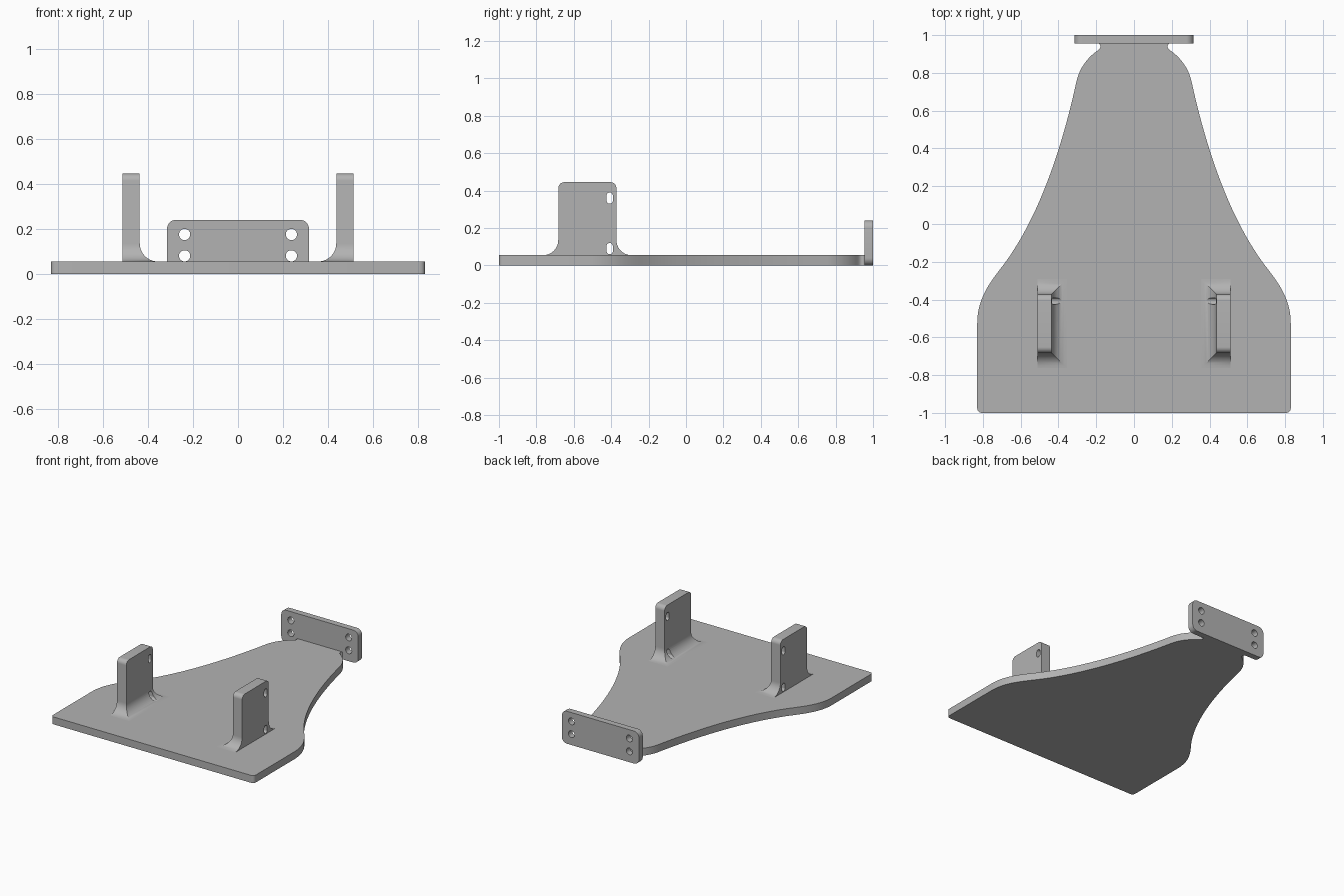
import bpy, bmesh
from math import sin, cos, pi
from mathutils import Vector
from mathutils.geometry import interpolate_bezier

if "Cube" in bpy.data.objects:
    bpy.data.objects.remove(bpy.data.objects["Cube"], do_unlink=True)

THICK = 0.055
grey = bpy.data.materials.new("plain grey")
grey.use_nodes = True
grey.diffuse_color = (0.45, 0.45, 0.45, 1)
grey.node_tree.nodes["Principled BSDF"].inputs["Base Color"].default_value = grey.diffuse_color


def finish(name, bm):
    bmesh.ops.remove_doubles(bm, verts=bm.verts, dist=1e-5)
    bmesh.ops.recalc_face_normals(bm, faces=bm.faces)
    mesh = bpy.data.meshes.new(name)
    bm.to_mesh(mesh)
    bm.free()
    mesh.materials.append(grey)
    obj = bpy.data.objects.new(name, mesh)
    bpy.context.collection.objects.link(obj)
    return obj


def loft(name, rings):
    """Skin a stack of closed rings and cap both ends."""
    bm = bmesh.new()
    loops = [[bm.verts.new(p) for p in ring] for ring in rings]
    for a, b in zip(loops, loops[1:]):
        for i in range(len(a)):
            j = (i + 1) % len(a)
            bm.faces.new((a[i], a[j], b[j], b[i]))
    bm.faces.new(loops[0])
    bm.faces.new(loops[-1])
    return finish(name, bm)


def rounded(cx, cy, w, h, r, steps=8):
    """Rounded rectangle outline; a slot or circle when r is near half the width."""
    pts = []
    for k, (sx, sy) in enumerate(((1, 1), (-1, 1), (-1, -1), (1, -1))):
        for i in range(steps + 1):
            a = (k + i / steps) * pi / 2
            pts.append((cx + sx * (w / 2 - r) + r * cos(a), cy + sy * (h / 2 - r) + r * sin(a)))
    return pts


def prism_x(name, outline, x0, x1):
    return loft(name, [[(x, u, v) for u, v in outline] for x in (x0, x1)])


def prism_y(name, outline, y0, y1):
    return loft(name, [[(u, y, v) for u, v in outline] for y in (y0, y1)])


def cut(obj, cutter):
    cutter.hide_render = True
    mod = obj.modifiers.new("cut", "BOOLEAN")
    mod.operation, mod.solver, mod.object = "DIFFERENCE", "EXACT", cutter
    select(obj)
    bpy.ops.object.modifier_apply(modifier=mod.name)
    bpy.data.objects.remove(cutter, do_unlink=True)


def select(obj):
    bpy.ops.object.select_all(action="DESELECT")
    obj.select_set(True)
    bpy.context.view_layer.objects.active = obj


def smooth(obj):
    select(obj)
    bpy.ops.object.shade_smooth_by_angle()


# Base plate: half outline from curves, mirrored
curves = [
    ((0.805, -1), (0.82, -1), (0.83, -0.99), (0.83, -0.975), 6),
    ((0.83, -0.53), (0.83, -0.42), (0.79, -0.345), (0.717, -0.25), 14),
    ((0.717, -0.25), (0.50, 0.02), (0.375, 0.43), (0.304, 0.757), 24),
    ((0.304, 0.757), (0.29, 0.82), (0.25, 0.88), (0.19, 0.92), 12),
    ((0.19, 0.92), (0.172, 0.935), (0.175, 0.95), (0.19, 0.957), 8),
]
half = []
for *ctrl, n in curves:
    for p in interpolate_bezier(*[Vector(c) for c in ctrl], n):
        if not half or (half[-1] - p).length > 1e-4:
            half.append(p)
outline = [(p.x, p.y) for p in half] + [(-p.x, p.y) for p in reversed(half)]
smooth(loft("base_plate", [[(x, y, z) for x, y in outline] for z in (0, THICK)]))

# Upright back plate with four screw holes
back = prism_y("back_plate", rounded(0, 0.12, 0.63, 0.24, 0.04), 0.955, 1.0)
for x in (-0.237, 0.237):
    for z in (0.08, 0.175):
        cut(back, prism_y("hole", rounded(x, z, 0.05, 0.05, 0.025), 0.9, 1.1))
smooth(back)

# Side brackets: flared foot on three sides, rounded top corners, two slots
INNER, OUTER, FRONT, REAR, TOP = 0.436, 0.512, -0.683, -0.372, 0.445
FOOT, ROUND, STEPS = 0.08, 0.032, 10
levels = [(0.02, FOOT, FOOT)]
for i in range(STEPS + 1):
    a = i / STEPS * pi / 2
    d = FOOT * (1 - sin(a))
    levels.append((THICK + FOOT * (1 - cos(a)), d, d))
for i in range(STEPS + 1):
    a = i / STEPS * pi / 2
    levels.append((TOP - ROUND * (1 - sin(a)), 0, -ROUND * (1 - cos(a))))
for name, s in (("left_bracket", 1), ("right_bracket", -1)):
    rings = [[(s * (INNER - dx), FRONT - dy, z), (s * OUTER, FRONT - dy, z),
              (s * OUTER, REAR + dy, z), (s * (INNER - dx), REAR + dy, z)]
             for z, dx, dy in levels]
    bracket = loft(name, rings)
    for z in (0.09, 0.36):
        cut(bracket, prism_x("slot", rounded(-0.408, z, 0.034, 0.06, 0.017), s * 0.3, s * 0.6))
    smooth(bracket)
